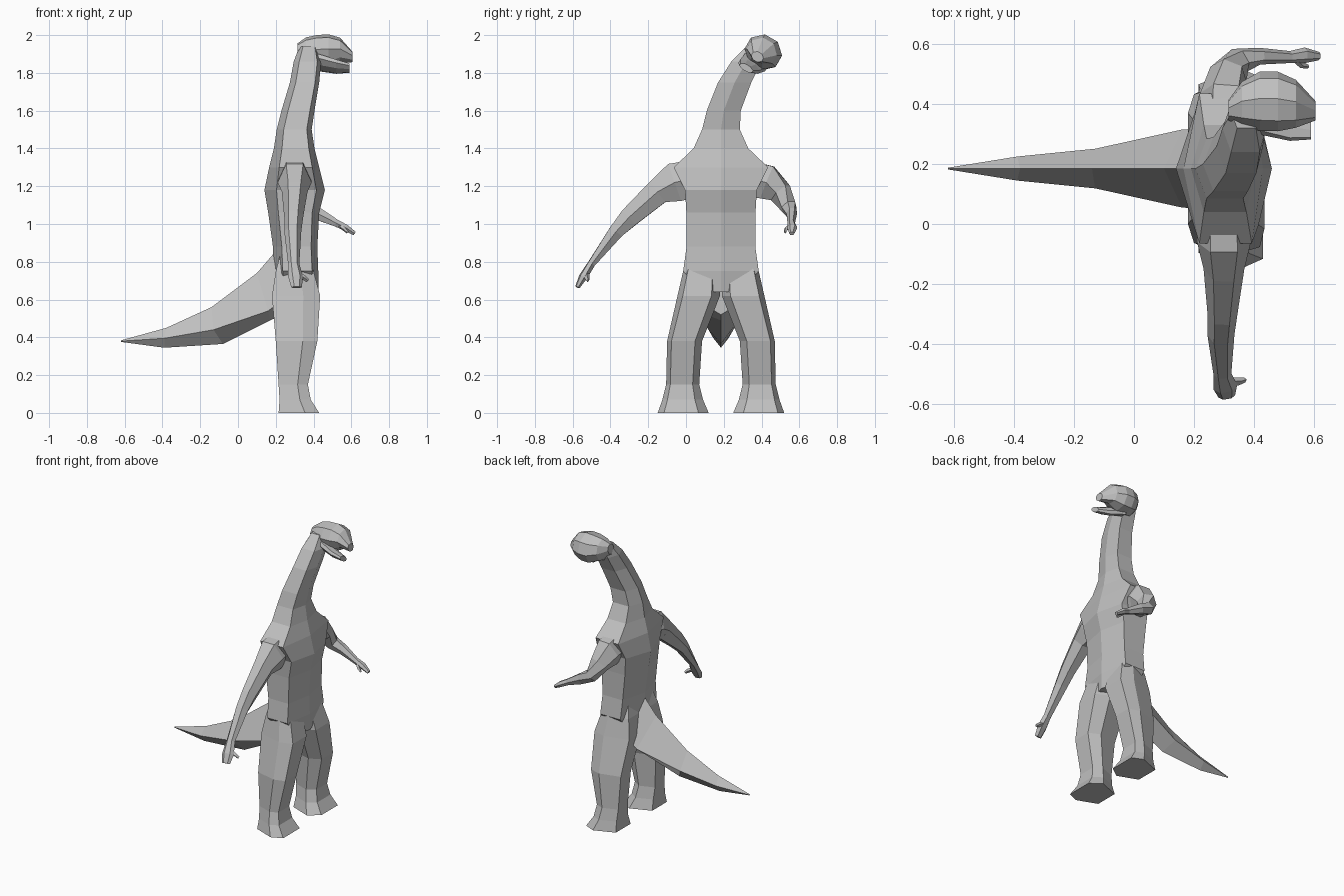
import bpy, bmesh, math
from mathutils import Vector

old = bpy.data.objects.get("Cube")
if old:
    bpy.data.objects.remove(old, do_unlink=True)

MID = 0.185  # y of the body's plane of symmetry

skin = bpy.data.materials.new("grey skin")
skin.diffuse_color = (0.52, 0.52, 0.52, 1)
skin.use_nodes = True
skin.node_tree.nodes["Principled BSDF"].inputs["Base Color"].default_value = (0.52, 0.52, 0.52, 1)


def loft(name, rings):
    """Skin a list of equal-length point rings and cap both ends."""
    bm = bmesh.new()
    loops = [[bm.verts.new(p) for p in ring] for ring in rings]
    n = len(loops[0])
    for a, b in zip(loops, loops[1:]):
        for i in range(n):
            j = (i + 1) % n
            bm.faces.new((a[i], a[j], b[j], b[i]))
    bm.faces.new(loops[0])
    bm.faces.new(loops[-1])
    bmesh.ops.recalc_face_normals(bm, faces=bm.faces)
    mesh = bpy.data.meshes.new(name)
    bm.to_mesh(mesh)
    bm.free()
    mesh.materials.append(skin)
    obj = bpy.data.objects.new(name, mesh)
    bpy.context.collection.objects.link(obj)


def level_ring(shape, z, x0, x1, y0, y1):
    """Fit a unit outline into a horizontal rectangle."""
    cx, cy, rx, ry = (x0 + x1) / 2, (y0 + y1) / 2, (x1 - x0) / 2, (y1 - y0) / 2
    return [Vector((cx + u * rx, cy + v * ry, z)) for u, v in shape]


def limb(name, stations, n=6):
    """Tube along a path; each station is x, y, z, half width, half height."""
    pts = [Vector(s[:3]) for s in stations]
    rings = []
    for i, s in enumerate(stations):
        t = (pts[min(i + 1, len(pts) - 1)] - pts[max(i - 1, 0)]).normalized()
        w = t.cross(Vector((0, 0, 1))).normalized()
        h = w.cross(t)
        angles = [2 * math.pi * k / n for k in range(n)]
        rings.append([pts[i] + w * s[3] * math.cos(a) + h * s[4] * math.sin(a) for a in angles])
    loft(name, rings)


# Torso and neck: z, back x, front x, middle y, half width
BODY_SHAPE = [(1, 0), (.72, 1), (-.6, 1), (-1, 0), (-.6, -1), (.72, -1)]
body = [
    (.64, .20, .425, MID, .10), (.75, .19, .425, MID, .20), (.88, .185, .42, MID, .182),
    (1.06, .16, .43, MID, .183), (1.18, .14, .46, MID, .19), (1.30, .165, .43, MID, .25),
    (1.40, .19, .405, MID, .145), (1.50, .205, .39, MID, .10), (1.60, .23, .405, .20, .09),
    (1.75, .275, .43, .258, .088), (1.86, .295, .44, .32, .08), (1.94, .325, .42, .37, .05),
]
loft("torso_and_neck", [level_ring(BODY_SHAPE, z, a, b, y - w, y + w) for z, a, b, y, w in body])

# Legs with feet: z, back x, front x, outer y, inner y
LEG_SHAPE = [(1, .6), (1, -.75), (.3, -1), (-1, -.6), (-1, .6), (.3, 1)]
leg = [
    (0, .215, .43, -.15, .12), (.07, .22, .385, -.125, .09), (.15, .215, .37, -.105, .07),
    (.38, .20, .42, -.10, .085), (.62, .18, .435, -.045, .18), (.75, .20, .40, -.015, .18),
    (.90, .24, .36, .05, .16),
]
right = [level_ring(LEG_SHAPE, *s) for s in leg]
loft("right_leg", right)
loft("left_leg", [[Vector((p.x, 2 * MID - p.y, p.z)) for p in r] for r in right])

# Tail: ridge top, side edge, underside, half width
tail = [
    ((.22, .88), (.24, .60), (.24, .52), .135), ((.10, .74), (.16, .54), (.17, .49), .13),
    ((-.14, .56), (-.13, .44), (-.08, .365), .066), ((-.38, .45), (-.39, .395), (-.39, .345), .04),
    ((-.62, .384), (-.62, .38), (-.62, .376), .003),
]
loft("tail", [[Vector((t[0], MID, t[1])), Vector((s[0], MID + w, s[1])),
               Vector((b[0], MID, b[1])), Vector((s[0], MID - w, s[1]))] for t, s, b, w in tail])

# Right arm hanging outward, left arm bent forward
limb("right_arm", [
    (.30, .08, 1.25, .085, .11), (.30, -.06, 1.22, .09, .12), (.30, -.15, 1.17, .068, .078),
    (.295, -.30, 1.035, .05, .06), (.29, -.37, .96, .045, .045), (.295, -.50, .79, .03, .022),
    (.305, -.545, .72, .04, .022), (.31, -.575, .665, .028, .012),
])
limb("right_thumb", [(.31, -.525, .74, .014, .014), (.35, -.525, .715, .013, .013),
                     (.37, -.52, .70, .008, .01)], 4)
limb("left_arm", [
    (.30, .29, 1.25, .085, .11), (.305, .43, 1.22, .085, .105), (.315, .50, 1.165, .065, .065),
    (.35, .545, 1.09, .045, .045), (.42, .56, 1.055, .028, .038), (.52, .557, 1.005, .02, .022),
    (.57, .563, .98, .026, .02), (.617, .56, .95, .014, .012),
])
limb("left_thumb", [(.54, .55, .99, .012, .012), (.56, .53, .975, .011, .011),
                    (.58, .525, .955, .007, .007)], 4)

# Head tilted sideways: x, y, z, up radius, down radius, side radius
UP, SIDE = Vector((0, .5, .866)), Vector((0, .866, -.5))


def head_part(name, stations, n=8):
    rings = []
    for x, y, z, up, down, side in stations:
        ring = []
        for k in range(n):
            a = 2 * math.pi * (k + .5) / n
            s = math.sin(a) * 1.08
            ring.append(Vector((x, y, z)) + SIDE * side * math.cos(a) * 1.08
                        + UP * s * (up if s > 0 else down))
        rings.append(ring)
    loft(name, rings)


head_part("skull_and_snout", [
    (.315, .38, 1.92, .035, .04, .03), (.36, .40, 1.913, .07, .075, .07),
    (.42, .41, 1.908, .085, .085, .094), (.48, .408, 1.908, .088, .08, .095),
    (.54, .398, 1.905, .076, .045, .078), (.605, .378, 1.885, .025, .025, .032),
])
head_part("lower_jaw", [
    (.42, .365, 1.855, .035, .03, .07), (.52, .332, 1.832, .028, .022, .058),
    (.59, .318, 1.825, .018, .015, .038),
])
